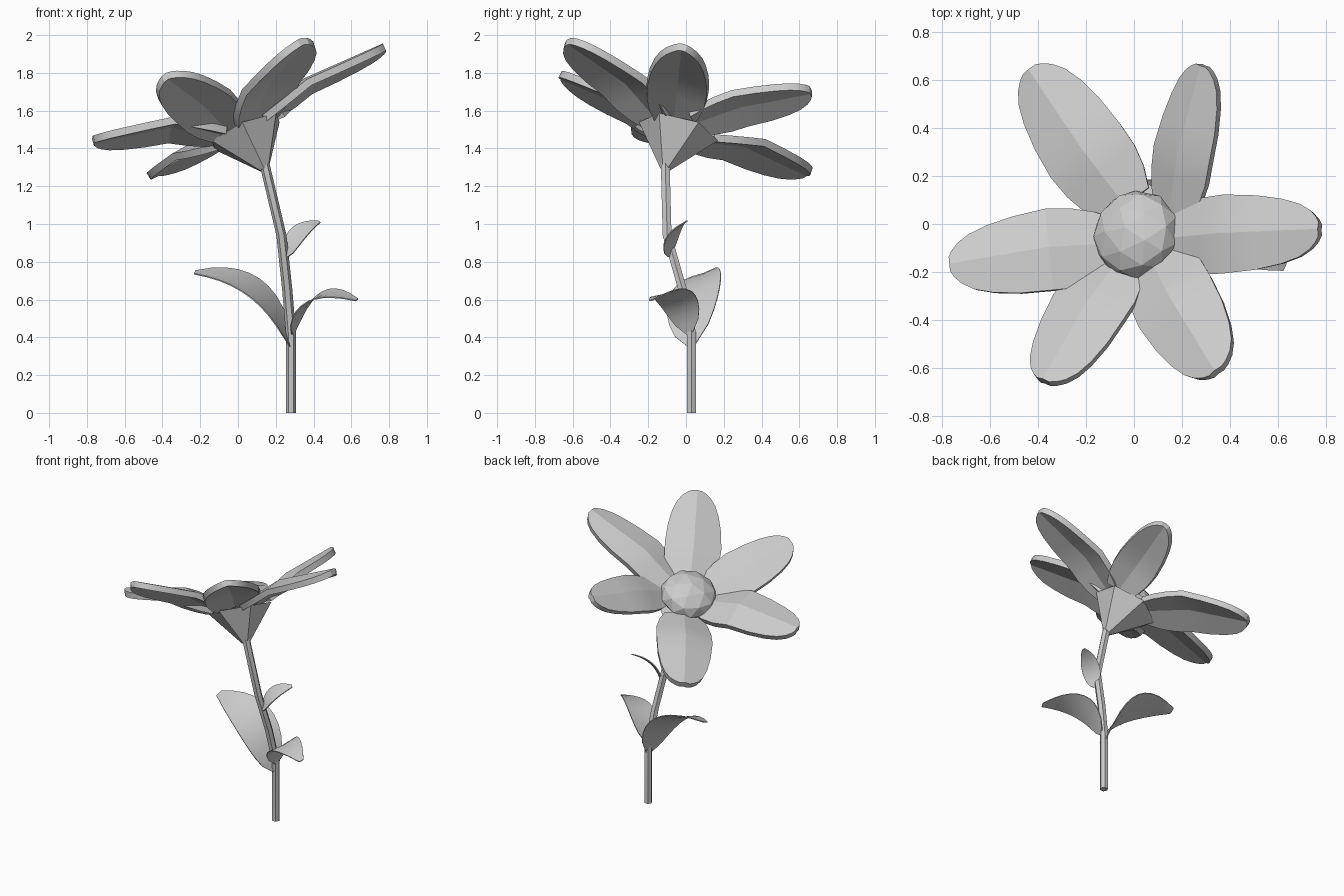
import bpy, bmesh, math
from mathutils import Vector, Matrix

cube = bpy.data.objects.get("Cube")
if cube:
    bpy.data.objects.remove(cube, do_unlink=True)

grey = bpy.data.materials.new("plain_grey")
grey.use_nodes = True
grey.diffuse_color = (0.6, 0.6, 0.6, 1)
shader = next(n for n in grey.node_tree.nodes if n.type == 'BSDF_PRINCIPLED')
shader.inputs["Base Color"].default_value = grey.diffuse_color


def finish(name, bm, angle=20):
    """Turn a bmesh into a shaded object."""
    bmesh.ops.recalc_face_normals(bm, faces=bm.faces)
    mesh = bpy.data.meshes.new(name)
    bm.to_mesh(mesh)
    bm.free()
    mesh.materials.append(grey)
    ob = bpy.data.objects.new(name, mesh)
    bpy.context.collection.objects.link(ob)
    bpy.ops.object.select_all(action='DESELECT')
    ob.select_set(True)
    bpy.context.view_layer.objects.active = ob
    bpy.ops.object.shade_smooth_by_angle(angle=math.radians(angle))


def blade(name, path, widths, side, up, fold, thickness, angle):
    """Slab along a path with a central ridge; edges drop by fold times the width."""
    bm = bmesh.new()
    rows = []
    for p, w in zip(path, widths):
        drop = up * (fold * w)
        rows.append([bm.verts.new(q) for q in (p - side * w - drop, p, p + side * w - drop)])
    for a, b in zip(rows, rows[1:]):
        for i in range(2):
            bm.faces.new((a[i], a[i + 1], b[i + 1], b[i]))
    bmesh.ops.recalc_face_normals(bm, faces=bm.faces)
    # Face the top upwards so that the thickness grows below
    if sum(f.normal.dot(up) for f in bm.faces) < 0:
        bmesh.ops.reverse_faces(bm, faces=bm.faces)
    bm.normal_update()
    bmesh.ops.solidify(bm, geom=bm.faces[:], thickness=thickness)
    finish(name, bm, angle)


def tube(name, path, radius, sides):
    """Faceted tube with horizontal rings along a path."""
    bm = bmesh.new()
    rings = []
    for p in path:
        rings.append([bm.verts.new(Vector(p) + radius * Vector(
            (math.cos(math.tau * i / sides), math.sin(math.tau * i / sides), 0)))
            for i in range(sides)])
    for a, b in zip(rings, rings[1:]):
        for i in range(sides):
            j = (i + 1) % sides
            bm.faces.new((a[i], a[j], b[j], b[i]))
    bm.faces.new(rings[0])
    bm.faces.new(rings[-1])
    finish(name, bm)


# Stem
tube("stem", [(0.28, 0.03, 0), (0.28, 0.03, 0.42), (0.26, -0.02, 0.66),
              (0.23, -0.1, 0.94), (0.14, -0.11, 1.32)], 0.027, 6)

# Flower head frame
centre = Vector((0.04, -0.04, 1.49))
axis = Vector((-0.43, 0.27, 1)).normalized()
uphill = (Vector((0, 0, 1)) - axis * axis.z).normalized()
across = axis.cross(uphill)

# Calyx: six-sided cone below the petals
bm = bmesh.new()
foot = Vector((0.14, -0.11, 1.29))
rim, neck = [], []
for i in range(6):
    a = math.tau * i / 6
    spoke = uphill * math.cos(a) + across * math.sin(a)
    rim.append(bm.verts.new(centre + spoke * 0.215))
    neck.append(bm.verts.new(foot + spoke * 0.027))
for i in range(6):
    j = (i + 1) % 6
    bm.faces.new((neck[i], neck[j], rim[j], rim[i]))
bm.faces.new(neck)
bm.faces.new(rim)
finish("calyx", bm)

# Flower centre: faceted dome, flatter below
bm = bmesh.new()
bmesh.ops.create_icosphere(bm, subdivisions=2, radius=0.19)
for v in bm.verts:
    height = v.co.z * (0.65 if v.co.z > 0 else 0.25)
    v.co = (centre + Vector((-0.03, -0.005, 0.04)) + uphill * v.co.x
            + across * v.co.y + axis * height)
finish("flower_centre", bm, 5)

# Petals: tip, ground position of the base, roll in degrees, width factor, arch
stations = [0, 0.12, 0.25, 0.4, 0.6, 0.76, 0.87, 0.94, 0.98, 1]
half_widths = [0.11, 0.145, 0.165, 0.17, 0.16, 0.14, 0.115, 0.085, 0.055, 0.03]
petals = [((0.765, -0.02, 1.955), (0.12, -0.06), 6, 0.98, 0.05),
          ((0.275, 0.66, 1.72), (0.145, 0.04), -8, 0.87, 0.03),
          ((-0.44, 0.645, 1.29), (-0.04, 0.08), -2, 1.1, 0.05),
          ((-0.77, -0.165, 1.465), (-0.07, -0.08), 0, 1.05, 0.065),
          ((-0.38, -0.645, 1.8), (-0.06, -0.14), 0, 1.02, 0.035),
          ((0.335, -0.61, 1.985), (0.06, -0.13), 0, 1.1, 0.045)]
for k, (tip, (x, y), roll, factor, arch) in enumerate(petals):
    tip = Vector(tip)
    base = Vector((x, y, centre.z + 0.05))
    base.z -= (axis.x * (x - centre.x) + axis.y * (y - centre.y)) / axis.z
    along = (tip - base).normalized()
    side = Matrix.Rotation(math.radians(roll), 3, along) @ axis.cross(along).normalized()
    up = along.cross(side)
    path = [base.lerp(tip, t) + up * arch * min(t / 0.4, (1 - t) / 0.6) for t in stations]
    blade(f"petal_{k + 1}", path, [w * factor for w in half_widths], side, up, 0.2, 0.04, 20)

# Leaves: start, control point, tip, sideways direction, half width
leaves = {
    "large_leaf": ((0.28, 0.03, 0.36), (0.15, 0.03, 0.75), (-0.23, 0.11, 0.745),
                   (0.15, 0.95, 0.35), 0.15),
    "middle_leaf": ((0.29, 0.02, 0.42), (0.36, -0.04, 0.71), (0.63, -0.18, 0.6),
                    (0.42, 0.9, 0.28), 0.105),
    "small_leaf": ((0.255, -0.09, 0.83), (0.3, -0.08, 0.98), (0.43, 0.0, 1.015),
                   (-0.6, 0.65, 0.4), 0.06),
}
for name, (start, control, tip, side, width) in leaves.items():
    start, control, tip = Vector(start), Vector(control), Vector(tip)
    side = Vector(side).normalized()
    path, widths = [], []
    for i in range(11):
        t = i / 10
        path.append(start.lerp(control, t).lerp(control.lerp(tip, t), t))
        widths.append(width * max(0.05, math.sin(math.pi * t ** 0.8)) ** 0.6)
    up = (tip - start).cross(side).normalized()
    if up.z < 0:
        up = -up
    blade(name, path, widths, side, up, -0.08, 0.006, 30)
